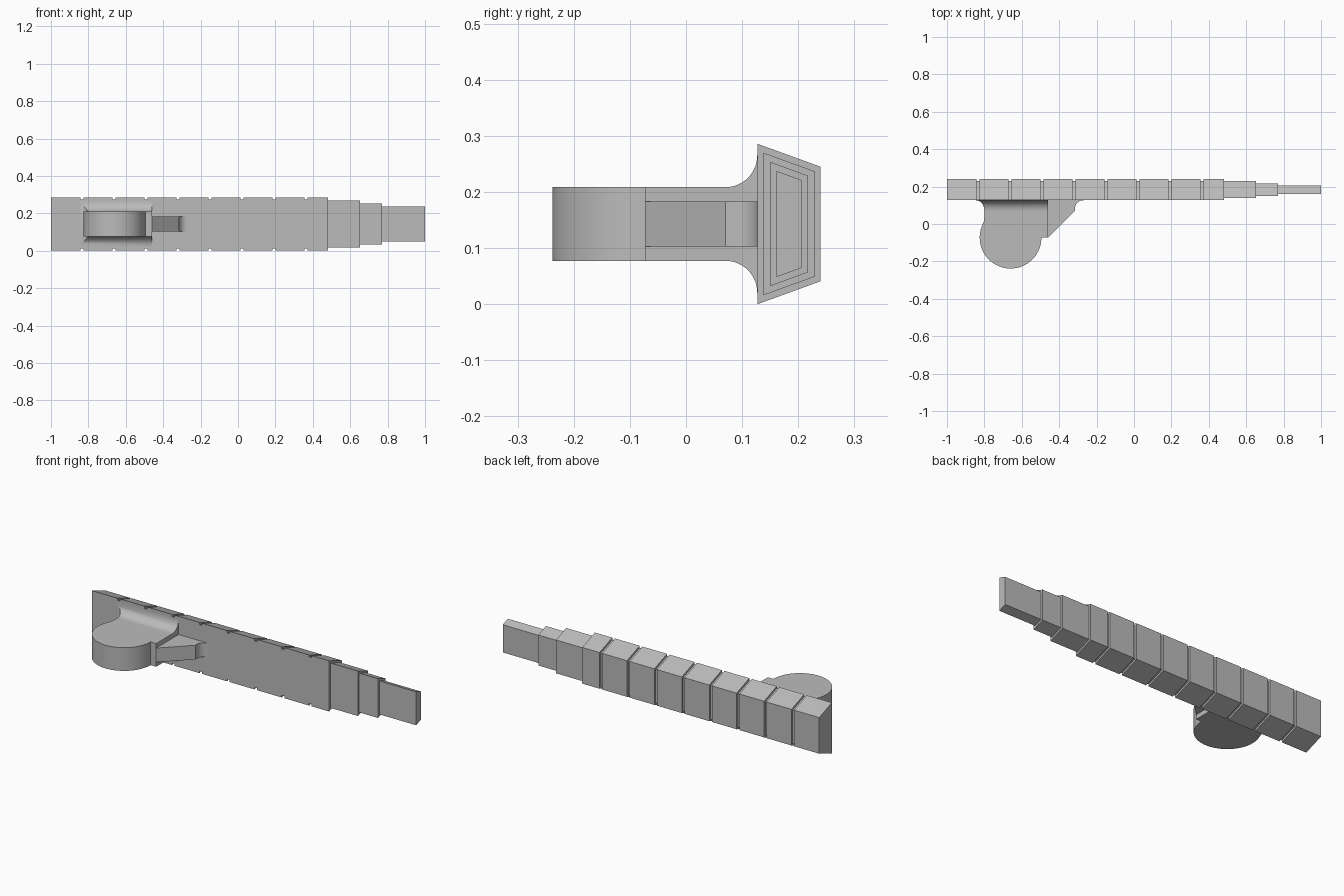
import bpy, bmesh
from math import sin, cos, pi, radians, sqrt

if "Cube" in bpy.data.objects:
    bpy.data.objects.remove(bpy.data.objects["Cube"], do_unlink=True)

grey = bpy.data.materials.new("plain grey")
grey.use_nodes = True
colour = (0.5, 0.5, 0.5, 1)
grey.diffuse_color = colour
grey.node_tree.nodes["Principled BSDF"].inputs["Base Color"].default_value = colour

MID = 0.143          # height of the horizontal symmetry plane
FRONT, BACK = 0.127, 0.24


def loft(name, rings, smooth=False):
    """Skin a list of equal-length closed rings and cap both ends."""
    bm = bmesh.new()
    rows = [[bm.verts.new(p) for p in ring] for ring in rings]
    n = len(rows[0])
    for a, b in zip(rows, rows[1:]):
        for i in range(n):
            j = (i + 1) % n
            bm.faces.new((a[i], a[j], b[j], b[i]))
    bm.faces.new(rows[0][::-1])
    bm.faces.new(rows[-1])
    bmesh.ops.recalc_face_normals(bm, faces=bm.faces)
    mesh = bpy.data.meshes.new(name)
    bm.to_mesh(mesh)
    bm.free()
    mesh.materials.append(grey)
    obj = bpy.data.objects.new(name, mesh)
    bpy.context.collection.objects.link(obj)
    if smooth:
        bpy.ops.object.select_all(action='DESELECT')
        obj.select_set(True)
        bpy.context.view_layer.objects.active = obj
        bpy.ops.object.shade_smooth_by_angle(angle=radians(30))
    return obj


def slab(name, outline, half):
    """Extrude a plan outline evenly about the symmetry plane."""
    return loft(name, [[(x, y, MID + s * half) for x, y in outline]
                       for s in (-1, 1)], True)


def dovetail(x, inset, front_inset):
    """Trapezoid section of the bar, offset inwards."""
    slope = 0.363
    ring = []
    for y, sides in ((FRONT + front_inset, (-1, 1)), (BACK - inset, (1, -1))):
        half = MID - slope * (y - FRONT) - inset * sqrt(1 + slope ** 2)
        ring += [(x, y, MID + s * half) for s in sides]
    return ring


# Dovetail bar: grooves on every side but the front, then a stepped end
sections = [dovetail(-1, 0, 0)]
groove, depth = 0.008, 0.011
for i in range(8):
    x = -0.835 + i * 0.1712
    for side, inset in ((-1, 0), (-1, depth), (1, depth), (1, 0)):
        sections.append(dovetail(x + side * groove, inset, 0))
ends = [0.48, 0.652, 0.77, 1]
for i, x in enumerate(ends):
    d = 0.0113 * i
    sections.append(dovetail(x, d, d))
    if i < 3:
        e = 0.0113 * (i + 1)
        sections.append(dovetail(x, e, e))
loft("dovetail_bar", sections)

# Round knob with its straight neck
HALF, EDGE, ROOT = 0.0655, -0.46, 0.07
arc = [radians(-205 * i / 56) for i in range(57)]
outline = [(-0.66 + 0.165 * cos(a), -0.073 + 0.165 * sin(a)) for a in arc]
outline += [(-0.803, 0.015), (-0.8, 0.035), (-0.8, ROOT), (EDGE, ROOT), (EDGE, -0.073)]
slab("knob", outline, HALF)

# Flared neck root: concave fillets above, below and on the right side
rings = []
radius = FRONT - ROOT
for i in range(13):
    a = i / 12 * pi / 2
    y = ROOT + radius * sin(a)
    flare = 1 - cos(a)
    left, half = -0.8 - 0.045 * flare, HALF + radius * flare
    rings.append([(left, y, MID - half), (EDGE, y, MID - half),
                  (EDGE, y, MID + half), (left, y, MID + half)])
loft("neck_root", rings, True)

# Diagonal brace with a filleted foot
brace = [(EDGE, FRONT), (EDGE, -0.073), (-0.315, ROOT)]
brace += [(-0.315 + 0.045 * (1 - cos(a)), 0.085 + 0.042 * sin(a))
          for a in (i / 8 * pi / 2 for i in range(9))]
slab("brace", brace, 0.04)
